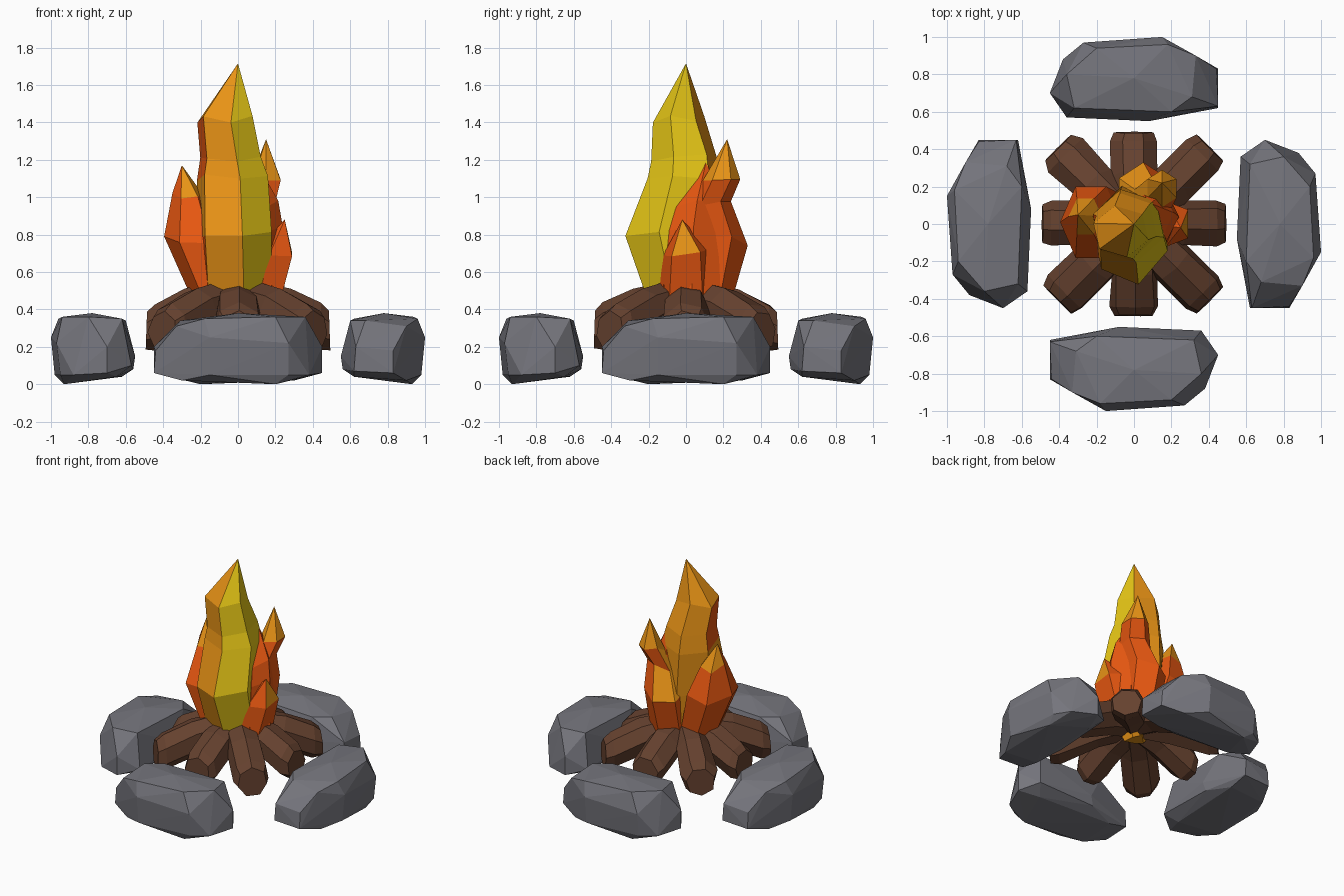
import bpy, bmesh, math, random
from mathutils import Vector, Matrix

if "Cube" in bpy.data.objects:
    bpy.data.objects.remove(bpy.data.objects["Cube"])

random.seed(4)


def material(name, rgb):
    m = bpy.data.materials.new(name)
    m.diffuse_color = (*rgb, 1)
    m.use_nodes = True
    m.node_tree.nodes["Principled BSDF"].inputs["Base Color"].default_value = m.diffuse_color
    return m


STONE = material("grey stone", (0.18, 0.18, 0.205))
BARK = material("brown bark", (0.13, 0.053, 0.028))
RED = material("red orange flame", (0.88, 0.105, 0.006))
ORANGE = material("orange flame", (0.80, 0.29, 0.008))
YELLOW = material("yellow flame", (0.78, 0.56, 0.008))


def finish(bm, name, mats, rule=None):
    bmesh.ops.recalc_face_normals(bm, faces=bm.faces[:])
    bm.normal_update()
    if rule:
        for f in bm.faces:
            f.material_index = rule(f)
    me = bpy.data.meshes.new(name)
    bm.to_mesh(me)
    bm.free()
    for m in mats:
        me.materials.append(m)
    ob = bpy.data.objects.new(name, me)
    bpy.context.collection.objects.link(ob)
    return ob


def bridge(bm, rings):
    """Quads between successive rings of vertices."""
    n = len(rings[0])
    for a, b in zip(rings, rings[1:]):
        for i in range(n):
            j = (i + 1) % n
            bm.faces.new((a[i], a[j], b[j], b[i]))


# Stones: one hull, turned to the four sides
STONE_POINTS = [
    (-.30, -.90, .02), (.20, -.93, 0), (.30, -.65, .04), (-.30, -.62, .04),
    (-.45, -.83, .06), (-.45, -.62, .07), (.45, -.70, .06), (.38, -.88, .05),
    (-.10, -.56, .08), (.36, -.57, .10), (-.15, -.98, .05), (.27, -.95, .05),
    (-.15, -1.0, .25), (.27, -.97, .22), (.45, -.70, .20), (-.44, -.83, .18),
    (-.45, -.63, .20), (-.08, -.55, .15), (-.33, -.90, .31), (-.18, -.96, .35),
    (.20, -.94, .36), (.36, -.80, .36), (.32, -.62, .35), (-.20, -.60, .34),
    (-.31, -.68, .34), (0, -.78, .38)]
for k, side in enumerate(("front", "right", "back", "left")):
    bm = bmesh.new()
    for p in STONE_POINTS:
        bm.verts.new(p)
    bmesh.ops.convex_hull(bm, input=bm.verts[:])
    loose = [v for v in bm.verts if not v.link_faces]
    bmesh.ops.delete(bm, geom=loose, context='VERTS')
    bmesh.ops.rotate(bm, verts=bm.verts[:], cent=(0, 0, 0),
                     matrix=Matrix.Rotation(k * math.pi / 2, 3, 'Z'))
    finish(bm, side + "_stone", [STONE])


# Logs: eight leaning in to the middle, with blunt outer ends
def log(k):
    reach = 0.575 if k % 2 else 0.49
    bm = bmesh.new()
    rings = []
    # share of the reach, height, radius, tilt in degrees
    for t, z, r, tilt in ((.03, .46, .115, 20), (.5, .40, .123, 20),
                          (.9, .305, .128, 2), (1, .285, .105, -2)):
        up = Vector((math.sin(math.radians(tilt)), 0, math.cos(math.radians(tilt))))
        ring = []
        for i in range(7):
            a = math.tau * i / 7 + k
            rr = r * random.uniform(.95, 1.06)
            p = Vector((reach * t, 0, z)) + up * (math.sin(a) * rr)
            p.y += math.cos(a) * rr
            ring.append(bm.verts.new(p))
        rings.append(ring)
    bridge(bm, rings)
    bm.faces.new(rings[0])
    bm.faces.new(rings[-1])
    bmesh.ops.rotate(bm, verts=bm.verts[:], cent=(0, 0, 0),
                     matrix=Matrix.Rotation(k * math.pi / 4, 3, 'Z'))
    finish(bm, f"log_{k + 1}", [BARK])


for k in range(8):
    log(k)


# Flame tongues: rings (z, x, y, radius x, radius y) closed by a tip
def tongue(name, rings, tip, rule, sides=6, turn=-90):
    bm = bmesh.new()
    loops = []
    for z, cx, cy, rx, ry in rings:
        loop = []
        for i in range(sides):
            a = math.radians(turn) + math.tau * i / sides
            loop.append(bm.verts.new((cx + rx * math.cos(a), cy + ry * math.sin(a),
                                      z + random.uniform(-.03, .03))))
        loops.append(loop)
    bridge(bm, loops)
    bm.faces.new(loops[0])
    top = bm.verts.new(tip)
    for i in range(sides):
        bm.faces.new((loops[-1][i], loops[-1][(i + 1) % sides], top))
    finish(bm, name, [RED, ORANGE, YELLOW], rule)


def main_rule(f):
    # yellow on the right front, red in the left hollows, else orange
    n, c = f.normal, f.calc_center_median()
    if n.x * .97 - n.y * .24 > .5 and c.z > .45:
        return 2
    if n.x < -.6 and n.y < .3 and (.45 < c.z < .9 or 1.1 < c.z < 1.4):
        return 0
    return 1


def left_rule(f):
    # orange only at the tip, on the inner and back faces
    n, c = f.normal, f.calc_center_median()
    return 1 if c.z > .97 and (n.x > -.2 or n.y > .3) else 0


def back_rule(f):
    c = f.calc_center_median()
    return 1 if c.z > 1.1 or (c.z > .8 and f.normal.x < -.5) else 0


def right_rule(f):
    return 1 if f.calc_center_median().z > .72 and f.normal.x > .6 else 0


tongue("main_flame",
       [(.31, 0, 0, .07, .07), (.50, -.01, -.02, .20, .20), (.79, -.02, -.06, .21, .27),
        (1.10, -.03, -.01, .20, .20), (1.20, -.04, -.01, .17, .18),
        (1.41, -.07, -.04, .155, .14)],
       (0, 0, 1.715), main_rule, 6, -78)
tongue("left_flame",
       [(.47, -.13, 0, .13, .18), (.78, -.23, .01, .165, .22), (1.0, -.26, .04, .09, .11)],
       (-.30, .05, 1.17), left_rule, 6, 180)
tongue("back_flame",
       [(.47, .05, .11, .14, .14), (.77, .05, .16, .15, .17), (.95, .10, .13, .11, .11),
        (1.08, .15, .19, .09, .10)],
       (.15, .22, 1.31), back_rule, 6, 90)
tongue("right_flame",
       [(.47, .15, 0, .10, .15), (.70, .20, 0, .11, .13)],
       (.25, -.02, .88), right_rule, 5, 36)
tongue("inner_right_flame",
       [(.47, .11, .03, .14, .18), (.82, .11, .04, .13, .15), (.97, .10, .06, .115, .13)],
       (.09, .11, 1.20), lambda f: 0, 6, 0)
